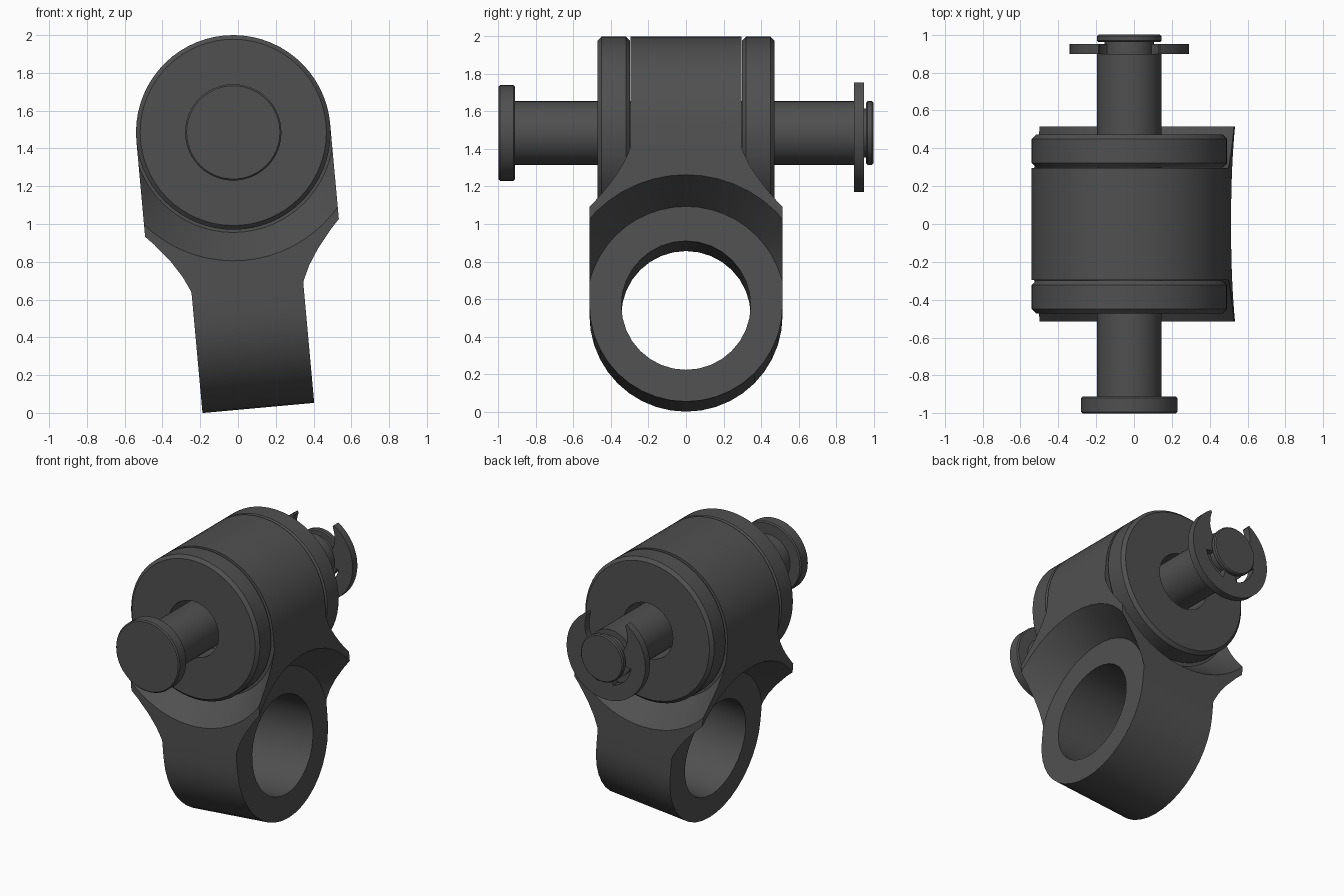
import bpy, bmesh, math
from mathutils import Matrix, Vector

if "Cube" in bpy.data.objects:
    bpy.data.objects.remove(bpy.data.objects["Cube"])

TILT = math.radians(5.2)
R = 0.515                       # outer radius of both eyes, half width of the block
SPAN = 0.95                     # distance between the two eye axes
PIN_X, PIN_Z = -0.025, 1.485
PLACE = Matrix.Translation((0.061, 0, 0.539)) @ Matrix.Rotation(-TILT, 4, 'Y')

steel = bpy.data.materials.new("dark_grey_steel")
steel.diffuse_color = (0.08, 0.08, 0.08, 1)
steel.use_nodes = True
steel.node_tree.nodes["Principled BSDF"].inputs["Base Color"].default_value = steel.diffuse_color


def make(name, bm):
    bmesh.ops.recalc_face_normals(bm, faces=bm.faces[:])
    me = bpy.data.meshes.new(name)
    bm.to_mesh(me)
    bm.free()
    me.materials.append(steel)
    ob = bpy.data.objects.new(name, me)
    bpy.context.collection.objects.link(ob)
    return ob


def lathe(name, profile, axis, centre=(0, 0, 0), segs=64, closed=False):
    """Revolve (position, radius) points round the x or y axis."""
    bm = bmesh.new()
    rings = []
    for t, r in profile:
        ring = []
        for i in range(segs):
            a = 2 * math.pi * i / segs
            u, v = r * math.cos(a), r * math.sin(a)
            p = (t, u, v) if axis == 'X' else (u, t, v)
            ring.append(bm.verts.new(Vector(p) + Vector(centre)))
        rings.append(ring)
    pairs = list(zip(rings, rings[1:]))
    if closed:
        pairs.append((rings[-1], rings[0]))
    else:
        bm.faces.new(rings[0])
        bm.faces.new(rings[-1])
    for a, b in pairs:
        for i in range(segs):
            j = (i + 1) % segs
            bm.faces.new((a[i], a[j], b[j], b[i]))
    return make(name, bm)


def stadium(name, axis, z0, z_end, segs):
    """Block with one half-round end at z0, running to a flat end at z_end."""
    s = 1 if z_end < z0 else -1
    pts = [(R * math.cos(math.pi * i / segs), z0 + s * R * math.sin(math.pi * i / segs))
           for i in range(segs + 1)]
    pts += [(-R, z_end), (R, z_end)]
    bm = bmesh.new()
    sides = []
    for w in (-R, R):
        sides.append([bm.verts.new((w, h, z) if axis == 'X' else (h, w, z)) for h, z in pts])
    n = len(pts)
    bm.faces.new(sides[0])
    bm.faces.new(sides[1])
    for i in range(n):
        j = (i + 1) % n
        bm.faces.new((sides[0][i], sides[0][j], sides[1][j], sides[1][i]))
    return make(name, bm)


def boolean(ob, cutter, op):
    m = ob.modifiers.new("cut", 'BOOLEAN')
    m.operation, m.object, m.solver = op, cutter, 'EXACT'
    bpy.context.view_layer.update()
    me = bpy.data.meshes.new_from_object(ob.evaluated_get(bpy.context.evaluated_depsgraph_get()))
    ob.modifiers.clear()
    ob.data = me
    bpy.data.objects.remove(cutter, do_unlink=True)


# Knuckle body: two crossed round-ended blocks
body = stadium("knuckle_body", 'X', 0, 1.7, 20)
boolean(body, stadium("cutter", 'Y', SPAN, -0.8, 32), 'INTERSECT')

# Conical shoulders on both sides of each eye
for axis, z, segs in (('X', 0, 48), ('Y', SPAN, 64)):
    for s in (-1, 1):
        prof = [(s * 0.297, 0.53), (s * 0.515, 0.68), (s * 0.60, 0.738)]
        boolean(body, lathe("cutter", prof, axis, (0, 0, z), segs), 'DIFFERENCE')

# Large lower bore and pin bore
boolean(body, lathe("cutter", [(-0.8, 0.345), (0.8, 0.345)], 'X', segs=32), 'DIFFERENCE')
boolean(body, lathe("cutter", [(-0.8, 0.2), (0.8, 0.2)], 'Y', (0, 0, SPAN), 48), 'DIFFERENCE')
body.data.transform(PLACE)
parts = [body]

# Chamfered thrust washers
for name, s in (("front_washer", -1), ("back_washer", 1)):
    prof = [(0.299, 0.2), (0.299, R - 0.022), (0.321, R), (0.45, R), (0.472, R - 0.022), (0.472, 0.2)]
    parts.append(lathe(name, [(s * t, r) for t, r in prof], 'Y', (PIN_X, 0, PIN_Z), closed=True))

# Headed pin with clip groove
pin = [(-1, 0.247), (-0.992, 0.255), (-0.92, 0.255), (-0.912, 0.247), (-0.912, 0.17),
       (0.897, 0.17), (0.897, 0.13), (0.96, 0.13), (0.96, 0.162), (0.968, 0.17),
       (0.992, 0.17), (1, 0.162)]
parts.append(lathe("pin", pin, 'Y', (PIN_X, 0, PIN_Z), 48))


# Retaining clip: open at the top, three inner tabs
def clip_inner(d):
    d = abs(d)                  # degrees from straight down
    if d < 16:
        return 0.13
    if d < 78:
        return 0.205
    if d < 115:
        return 0.13
    return 0.13 + 0.17 * ((d - 115) / 34) ** 0.8


half = [0, 4, 8, 12, 15.9, 16.1, 22, 30, 38, 46, 54, 62, 70, 77.9, 78.1, 85, 92, 100, 108,
        115, 121, 127, 133, 139, 144, 149]
bm = bmesh.new()
rows = []
for d in [-a for a in reversed(half[1:])] + half:
    a = math.radians(d - 90)
    rows.append([bm.verts.new((PIN_X + r * math.cos(a), y, PIN_Z + r * math.sin(a)))
                 for r, y in ((clip_inner(d), 0.897), (0.315, 0.897),
                              (0.315, 0.95), (clip_inner(d), 0.95))])
for a, b in zip(rows, rows[1:]):
    for i in range(4):
        j = (i + 1) % 4
        bm.faces.new((a[i], a[j], b[j], b[i]))
bm.faces.new(rows[0])
bm.faces.new(rows[-1])
parts.append(make("retaining_clip", bm))

# Smooth shading with sharp edges
for ob in parts:
    bpy.ops.object.select_all(action='DESELECT')
    ob.select_set(True)
    bpy.context.view_layer.objects.active = ob
    bpy.ops.object.shade_smooth_by_angle(angle=math.radians(25))
